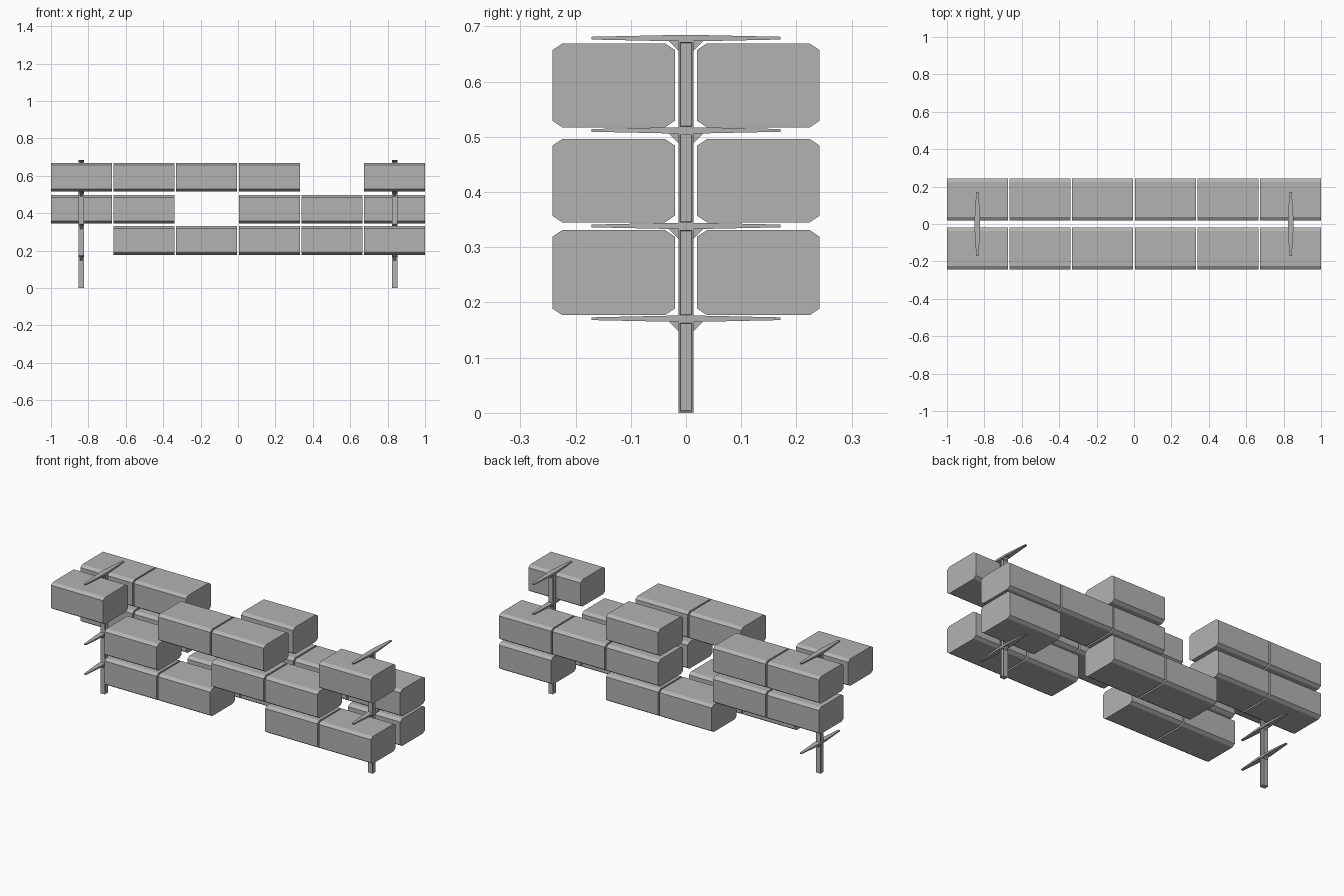
import bpy, bmesh

default = bpy.data.objects.get("Cube")
if default:
    bpy.data.objects.remove(default, do_unlink=True)

grey = bpy.data.materials.new("plain grey")
grey.use_nodes = True
tone = (0.45, 0.45, 0.45, 1)
grey.diffuse_color = tone
grey.node_tree.nodes["Principled BSDF"].inputs["Base Color"].default_value = tone


def finish(name, bm, location):
    bmesh.ops.recalc_face_normals(bm, faces=bm.faces)
    mesh = bpy.data.meshes.new(name)
    bm.to_mesh(mesh)
    bm.free()
    mesh.materials.append(grey)
    obj = bpy.data.objects.new(name, mesh)
    obj.location = location
    bpy.context.collection.objects.link(obj)
    return obj


def loft(bm, rings):
    """Skin a list of equally long point rings and cap both ends."""
    loops = [[bm.verts.new(p) for p in ring] for ring in rings]
    n = len(loops[0])
    for a, b in zip(loops, loops[1:]):
        for i in range(n):
            j = (i + 1) % n
            bm.faces.new((a[i], a[j], b[j], b[i]))
    bm.faces.new(loops[0])
    bm.faces.new(loops[-1])


# Long panels with chamfered lengthwise edges
def panel(name, x, y, z0, z1):
    w, h, cy, cz = 0.111, (z1 - z0) / 2, 0.018, 0.012
    profile = [(w, h - cz), (w - cy, h), (cy - w, h), (-w, h - cz),
               (-w, cz - h), (cy - w, -h), (w - cy, -h), (w, cz - h)]
    bm = bmesh.new()
    loft(bm, [[(s * 0.163, py, pz) for py, pz in profile] for s in (-1, 1)])
    finish(name, bm, (x, y, (z0 + z1) / 2))


pitch = 0.335
tiers = {"lower": (0.177, 0.331), "middle": (0.345, 0.496), "upper": (0.517, 0.669)}
layout = {
    "front": (-0.131, {"lower": (1, 2, 4, 5), "middle": (1, 3, 4), "upper": (0, 2, 3, 5)}),
    "back": (0.131, {"lower": (2, 3, 5), "middle": (0, 1, 3, 4, 5), "upper": (0, 1, 3)}),
}
for side, (y, rows) in layout.items():
    for tier, columns in rows.items():
        for c in columns:
            panel(f"{side}_{tier}_panel_{c + 1}", (c - 2.5) * pitch, y, *tiers[tier])


# Post section with a recessed pocket on each outer side
def post_section(name, x, z0, z1):
    bm = bmesh.new()
    bmesh.ops.create_cube(bm, size=1)
    bmesh.ops.scale(bm, vec=(0.028, 0.028, z1 - z0), verts=bm.verts)
    sides = [f for f in bm.faces if abs(f.normal.x) > 0.9]
    bmesh.ops.inset_individual(bm, faces=sides, thickness=0.005, depth=0)
    bmesh.ops.inset_individual(bm, faces=sides, thickness=0.001, depth=-0.008)
    finish(name, bm, (x, 0, (z0 + z1) / 2))


# Cross arm that tapers toward both tips
def cross_arm(name, x, z):
    bm = bmesh.new()
    rings = []
    for y, w, low, high in ((-0.171, 0.006, -0.002, 0.003), (-0.03, 0.015, -0.005, 0.006),
                            (0.03, 0.015, -0.005, 0.006), (0.171, 0.006, -0.002, 0.003)):
        rings.append([(-w, y, low), (w, y, low), (w, y, high), (-w, y, high)])
    loft(bm, rings)
    finish(name, bm, (x, 0, z))


# Triangular brace under an arm
def brace(name, x, z, s):
    bm = bmesh.new()
    tri = [(0.012, 0), (0.032, 0), (0.012, -0.02)]
    loft(bm, [[(t, s * y, h) for y, h in tri] for t in (-0.006, 0.006)])
    finish(name, bm, (x, 0, z))


arm_heights = (0.170, 0.338, 0.511, 0.678)
for label, x in (("right", -2.5 * pitch), ("left", 2.5 * pitch)):
    base = 0
    for i, z in enumerate(arm_heights, 1):
        post_section(f"{label}_post_section_{i}", x, base, z - 0.004)
        cross_arm(f"{label}_cross_arm_{i}", x, z)
        for end, s in (("front", -1), ("back", 1)):
            brace(f"{label}_{end}_brace_{i}", x, z - 0.004, s)
        base = z + 0.004
